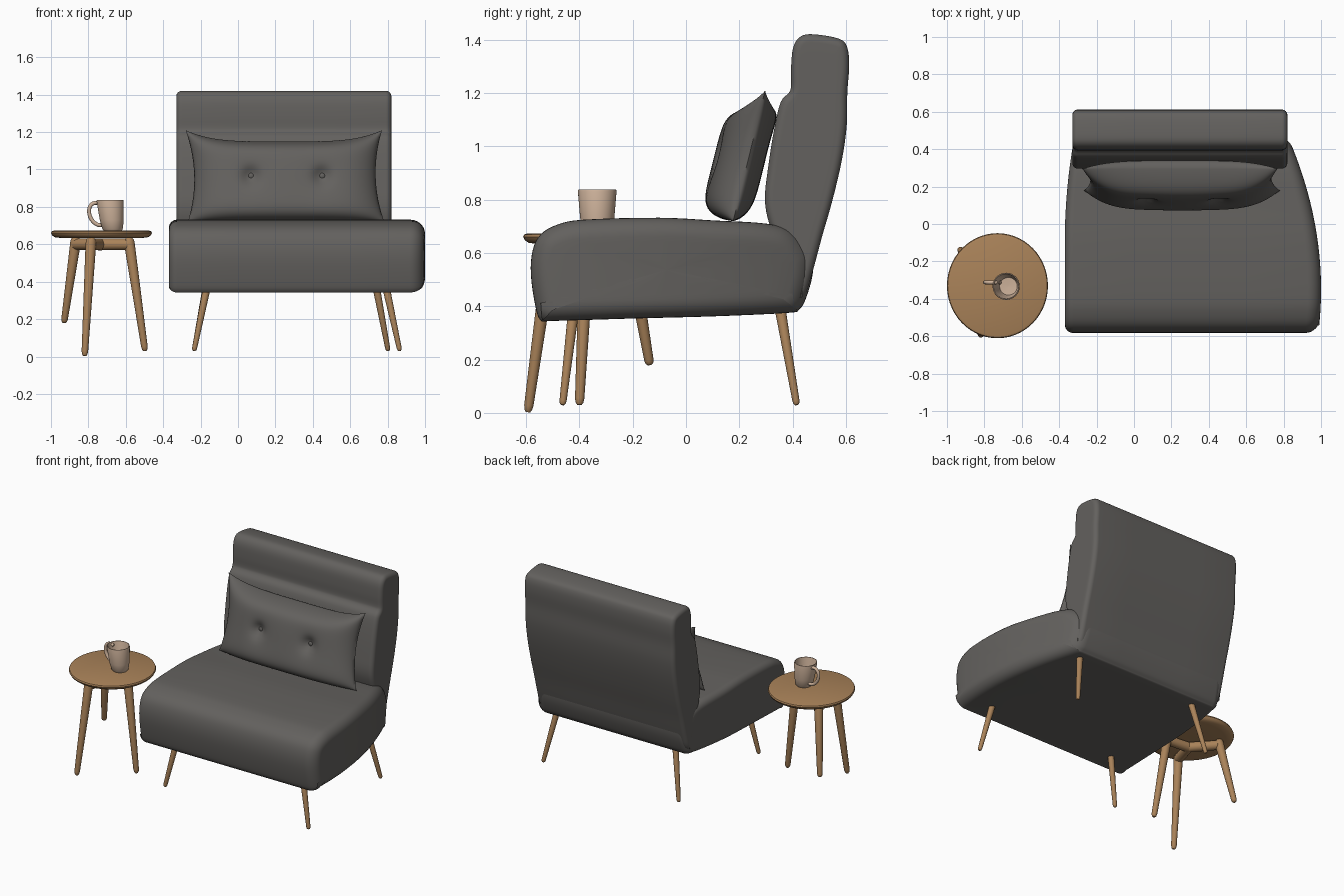
import bpy, bmesh, math
from mathutils import Vector

if "Cube" in bpy.data.objects:
    bpy.data.objects.remove(bpy.data.objects["Cube"])


def material(name, rgb):
    m = bpy.data.materials.new(name)
    m.diffuse_color = (*rgb, 1)
    m.use_nodes = True
    m.node_tree.nodes["Principled BSDF"].inputs["Base Color"].default_value = m.diffuse_color
    return m


GREY = material("charcoal fabric", (0.125, 0.119, 0.112))
WOOD = material("oak wood", (0.40, 0.225, 0.10))
CLAY = material("beige ceramic", (0.62, 0.45, 0.33))


def finish(name, bm, mat, angle=50):
    bmesh.ops.remove_doubles(bm, verts=bm.verts, dist=1e-5)
    bmesh.ops.recalc_face_normals(bm, faces=bm.faces)
    me = bpy.data.meshes.new(name)
    bm.to_mesh(me)
    bm.free()
    me.materials.append(mat)
    ob = bpy.data.objects.new(name, me)
    bpy.context.collection.objects.link(ob)
    bpy.ops.object.select_all(action='DESELECT')
    ob.select_set(True)
    bpy.context.view_layer.objects.active = ob
    bpy.ops.object.shade_smooth_by_angle(angle=math.radians(angle))
    return ob


def loft(name, rings, mat, angle=50):
    """Skin closed rings of equal length and close both ends."""
    bm = bmesh.new()
    vs = [[bm.verts.new(p) for p in r] for r in rings]
    n = len(rings[0])
    for a, b in zip(vs, vs[1:]):
        for i in range(n):
            j = (i + 1) % n
            bm.faces.new((a[i], a[j], b[j], b[i]))
    for r in (vs[0], vs[-1]):
        bm.faces.new(r)
    return finish(name, bm, mat, angle)


def smooth_profile(pts, n=4):
    """Closed Catmull-Rom curve through 2D points."""
    out, m = [], len(pts)
    for i in range(m):
        p0, p1, p2, p3 = (Vector(pts[(i + k) % m]) for k in (-1, 0, 1, 2))
        for s in range(n):
            t = s / n
            out.append(0.5 * (2 * p1 + (p2 - p0) * t + (2 * p0 - 5 * p1 + 4 * p2 - p3) * t * t
                              + (3 * p1 - p0 - 3 * p2 + p3) * t ** 3))
    return out


def cushion(name, pts, left, right, r_left, r_right):
    """Side profile (y, z, counter-clockwise) swept along x with rounded ends."""
    prof = smooth_profile(pts)
    n = len(prof)
    mid = sum(prof, Vector((0, 0))) / n
    normals = []
    for i in range(n):
        t = (prof[(i + 1) % n] - prof[i - 1]).normalized()
        normals.append(Vector((t.y, -t.x)))

    def inset(d):
        return [p - q * d for p, q in zip(prof, normals)]

    def end(edge, r, sign):
        rings = []
        for s in (0.01, 0.3, 0.6, 0.85):
            rings.append([mid + (p - mid) * s for p in inset(r)])
        rings = [[(edge(p.x), p.x, p.y) for p in ring] for ring in rings]
        for k in range(8):
            a = math.pi / 2 * k / 7
            ring = inset(r * (1 - math.sin(a)))
            rings.append([(edge(p.x) + sign * r * (1 - math.cos(a)), p.x, p.y) for p in ring])
        return rings

    a, b = end(left, r_left, 1), end(right, r_right, -1)
    middle = [[tuple(Vector(p).lerp(Vector(q), t)) for p, q in zip(a[-1], b[-1])]
              for t in (0.25, 0.5, 0.75)]
    return loft(name, a + middle + b[::-1], GREY)


def tube(name, pts, radii, mat, n=20):
    pts = [Vector(p) for p in pts]
    rings = []
    for i, (p, r) in enumerate(zip(pts, radii)):
        t = (pts[min(i + 1, len(pts) - 1)] - pts[max(i - 1, 0)]).normalized()
        u = t.cross(Vector((0, 1, 0))).normalized()
        v = t.cross(u)
        rings.append([p + (u * math.cos(a) + v * math.sin(a)) * r
                      for a in (2 * math.pi * k / n for k in range(n))])
    return loft(name, rings, mat)


def leg(name, top, foot, r_top, r_foot):
    ts = (0, 0.02, 0.05, 0.5, 0.96, 0.985, 1)
    rs = (0.6, 0.9, 1, 1, 1, 0.85, 0.5)
    pts = [Vector(top).lerp(Vector(foot), t) for t in ts]
    tube(name, pts, [(r_top + (r_foot - r_top) * t) * k for t, k in zip(ts, rs)], WOOD)


def lathe(name, prof, centre, mat, sy=1.0, lean=0.0, n=56):
    z0 = prof[0][1]
    rings = [[(centre[0] + r * math.cos(a) + lean * (z - z0), centre[1] + sy * r * math.sin(a), z)
              for a in (2 * math.pi * k / n for k in range(n))] for r, z in prof]
    return loft(name, rings, mat, 40)


# Seat: narrows towards the back, mostly on its right side
cushion("seat",
        [(-0.545, 0.347), (-0.565, 0.40), (-0.582, 0.52), (-0.575, 0.61), (-0.545, 0.67),
         (-0.48, 0.707), (-0.38, 0.725), (-0.1, 0.732), (0.1, 0.722), (0.3, 0.71),
         (0.40, 0.68), (0.47, 0.60), (0.475, 0.52), (0.45, 0.43), (0.425, 0.388), (0.38, 0.375),
         (0.1, 0.362), (-0.2, 0.354), (-0.5, 0.345)][::-1],
        lambda y: -0.37 + 0.16 * max(0, y + 0.1) ** 2,
        lambda y: 1.0 - 0.265 * (y + 0.35) ** 2, 0.045, 0.07)

# Backrest with the head roll above a crease
cushion("backrest",
        [(0.41, 0.42), (0.445, 0.44), (0.475, 0.53), (0.51, 0.66), (0.55, 0.80), (0.585, 0.95),
         (0.603, 1.08), (0.605, 1.2), (0.612, 1.3), (0.605, 1.37), (0.575, 1.403), (0.48, 1.42),
         (0.43, 1.412), (0.402, 1.37), (0.394, 1.29), (0.394, 1.225), (0.385, 1.2),
         (0.355, 1.165), (0.33, 1.06), (0.308, 0.92), (0.296, 0.80), (0.315, 0.70), (0.37, 0.55)],
        lambda y: -0.33, lambda y: 0.82, 0.03, 0.03)

# Pillow: two bulging sheets joined at the seam, with two tufts
BUTTONS = ((0.07, 0.965), (0.45, 0.965))


def pillow_point(u, v, front):
    x = 0.245 + 0.012 * (1 - v) / 2 + u * (0.525 - 0.04 * (1 - v * v))
    z = 0.965 + 0.245 * v - 0.06 * max(0, v) ** 2 * (1 - u ** 4)
    bulge = ((1 - u ** 4) * (1 - v ** 6)) ** 0.65
    y = 0.237 + 0.06 * v
    if not front:
        return (x, y + 0.065 * bulge, z)
    dent = sum(math.exp(-((x - a) ** 2 + (z - b) ** 2) / 0.045 ** 2) for a, b in BUTTONS)
    wide = sum(math.exp(-((x - a) ** 2 + (z - b) ** 2) / 0.11 ** 2) for a, b in BUTTONS)
    return (x, y - 0.132 * bulge + 0.035 * dent + 0.012 * wide, z)


bm = bmesh.new()
NU, NV = 72, 40
for front in (True, False):
    g = [[bm.verts.new(pillow_point(math.sin(math.pi * (i / NU - 0.5)) * 0.4 + (2 * i / NU - 1) * 0.6,
                                    math.sin(math.pi * (j / NV - 0.5)), front))
          for j in range(NV + 1)] for i in range(NU + 1)]
    for i in range(NU):
        for j in range(NV):
            bm.faces.new((g[i][j], g[i + 1][j], g[i + 1][j + 1], g[i][j + 1]))
finish("pillow", bm, GREY, 70)

# Tuft buttons
for k, (x, z) in enumerate(BUTTONS):
    bm = bmesh.new()
    bmesh.ops.create_uvsphere(bm, u_segments=16, v_segments=10, radius=0.016)
    for vert in bm.verts:
        vert.co = (vert.co.x + x, vert.co.y * 0.5 + 0.153, vert.co.z + z)
    finish(f"pillow_button_{k + 1}", bm, GREY)

# Chair legs, splayed outwards
for name, top, foot in (
        ("front_left_leg", (-0.16, -0.42, 0.40), (-0.235, -0.463, 0.03)),
        ("front_right_leg", (0.785, -0.42, 0.40), (0.865, -0.463, 0.03)),
        ("back_left_leg", (-0.16, 0.348, 0.42), (-0.235, 0.415, 0.03)),
        ("back_right_leg", (0.73, 0.348, 0.42), (0.803, 0.415, 0.03))):
    leg(name, top, foot, 0.021, 0.013)

# Side table top
lathe("table_top", [(0.01, 0.64), (0.22, 0.634), (0.25, 0.638), (0.264, 0.648), (0.27, 0.66),
                    (0.266, 0.669), (0.255, 0.673), (0.01, 0.673)], (-0.73, -0.33), WOOD, 1.04)

# Side table legs and the three arms that join them
HUB = Vector((-0.74, -0.355, 0.60))
for k, (top, foot) in enumerate((((-0.785, -0.505, 0.635), (-0.82, -0.593, 0.003)),
                                 ((-0.585, -0.37, 0.635), (-0.497, -0.40, 0.03)),
                                 ((-0.865, -0.215, 0.635), (-0.93, -0.136, 0.18)))):
    leg(f"table_leg_{k + 1}", top, foot, 0.029, 0.017)
    tube(f"table_arm_{k + 1}", [HUB, Vector((top[0], top[1], 0.60))], [0.032, 0.03], WOOD)

# Mug, hollow, with its handle on the left
lathe("mug", [(0.005, 0.673), (0.048, 0.673), (0.054, 0.68), (0.064, 0.73), (0.0725, 0.83),
              (0.071, 0.837), (0.067, 0.837), (0.065, 0.83), (0.056, 0.73), (0.047, 0.69),
              (0.005, 0.687)], (-0.67, -0.333), CLAY, 1.0, -0.085, 40)
arc = [math.radians(60 + 240 * k / 16) for k in range(17)]
tube("mug_handle", [(-0.748 + 0.047 * math.cos(a) + 0.012 * math.sin(a) * -1, -0.312,
                     0.762 + 0.06 * math.sin(a)) for a in arc], [0.0105] * 17, CLAY, 12)
